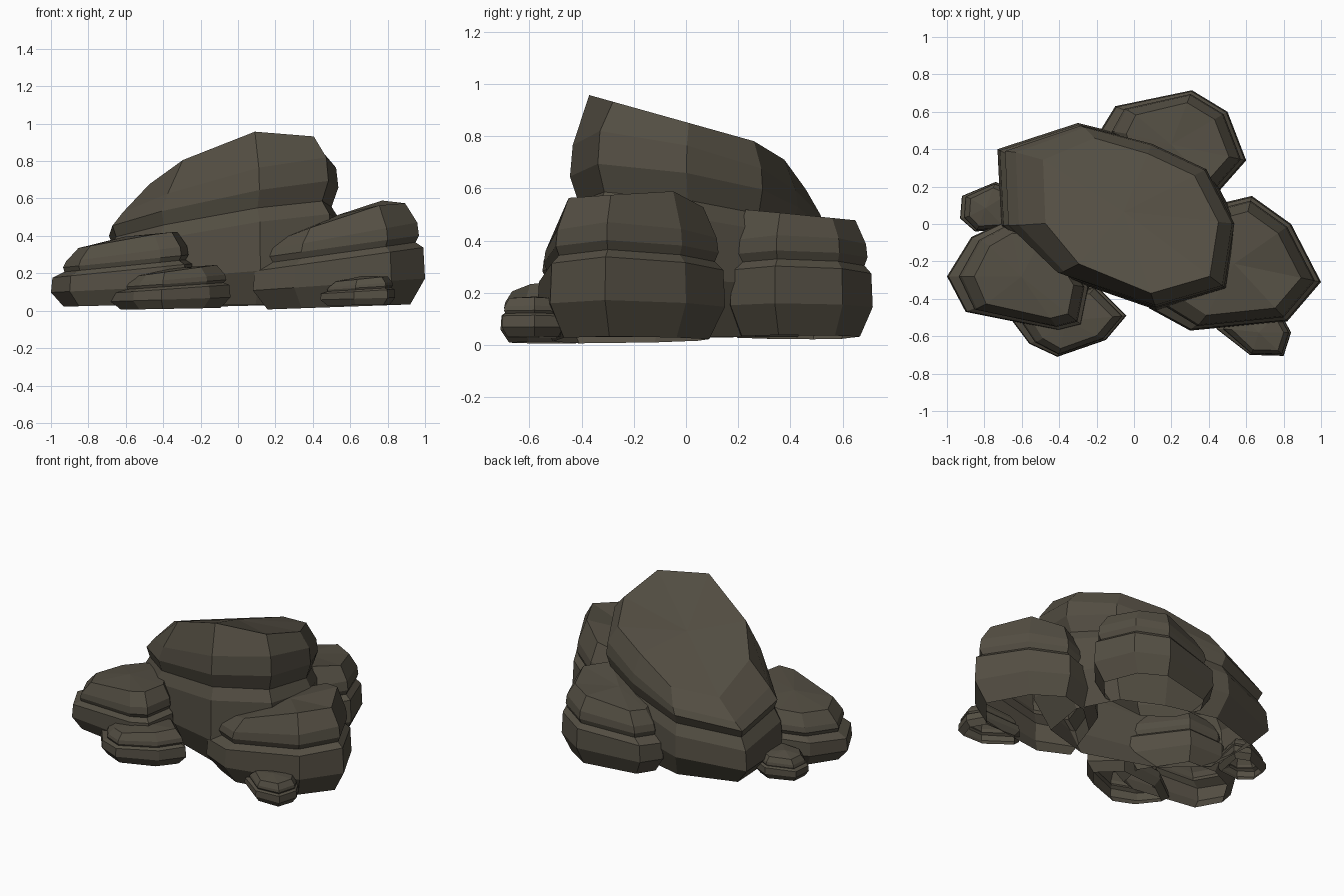
import bpy, bmesh
from mathutils import Vector

cube = bpy.data.objects.get("Cube")
if cube:
    bpy.data.objects.remove(cube)

stone = bpy.data.materials.new("dark_brown_stone")
stone.use_nodes = True
colour = (0.088, 0.077, 0.056, 1)
stone.diffuse_color = colour
stone.node_tree.nodes["Principled BSDF"].inputs["Base Color"].default_value = colour


def rock(name, outline, levels, crest=(9, 0), peak=0.015):
    """Open-bottomed shell of scaled outlines on tilted planes:
    (scale, height, x slope, y slope, extra scale of the -x half).
    The crest (height, y slope) trims the highest points."""
    bm = bmesh.new()
    points = [Vector(p) for p in outline]
    centre = sum(points, Vector((0, 0))) / len(points)
    rings = []
    for scale, height, slope_x, slope_y, pull in levels:
        ring = []
        for p in points:
            d = (p - centre) * scale
            if d.x < 0:
                d.x *= pull
            z = height + slope_x * d.x + slope_y * d.y
            z = max(0, min(crest[0] + crest[1] * d.y, z))
            ring.append(bm.verts.new((centre.x + d.x, centre.y + d.y, z)))
        rings.append(ring)
    count = len(points)
    for low, high in zip(rings, rings[1:]):
        for i in range(count):
            j = (i + 1) % count
            bm.faces.new((low[j], low[i], high[i], high[j]))
    # Faceted top fans out from a middle point
    top = rings[-1]
    z = sum(v.co.z for v in top) / count + peak
    middle = bm.verts.new((centre.x, centre.y, z))
    for i in range(count):
        bm.faces.new((top[(i + 1) % count], top[i], middle))
    mesh = bpy.data.meshes.new(name)
    bm.to_mesh(mesh)
    bm.free()
    mesh.materials.append(stone)
    obj = bpy.data.objects.new(name, mesh)
    bpy.context.collection.objects.link(obj)


def layered(base, height, slope, top_slope):
    """Levels of a rock split by a groove into a thick base and a tilted upper layer."""
    def at(scale, part, lean, pull=1):
        return (scale, base + height * part, lean, 0, pull)
    return [at(0.83, 0, slope * 0.25), at(1, 0.25, slope * 0.5), at(0.98, 0.53, slope),
            at(0.89, 0.6, slope, 0.92), at(0.93, 0.67, slope, 0.9),
            at(0.91, 0.78, slope * 1.3, 0.88), at(0.77, 1, top_slope, 0.82)]


# Large central boulder: base block, groove and leaning cap
rock("central_boulder",
     [(-0.73, 0.4), (-0.3, 0.54), (0.1, 0.44), (0.4, 0.3), (0.555, 0), (0.5, -0.35),
      (0.12, -0.46), (-0.43, -0.27), (-0.71, -0.01)],
     [(0.85, 0.03, 0, 0, 1), (1, 0.2, 0.08, 0, 1), (0.98, 0.4, 0.14, -0.1, 1),
      (0.91, 0.47, 0.14, -0.12, 1), (0.97, 0.55, 0.17, -0.13, 0.97),
      (0.95, 0.63, 0.21, -0.2, 0.9), (0.83, 0.78, 0.3, -0.35, 0.77)],
     crest=(0.835, -0.28))

# Medium grooved rocks around the boulder
rock("right_rock",
     [(0.63, 0.15), (0.84, 0), (1, -0.31), (0.82, -0.52), (0.3, -0.57), (0.08, -0.45),
      (0.2, -0.1), (0.42, 0.1)],
     layered(0.02, 0.48, 0.14, 0.38), crest=(0.58, 0.07))
rock("back_rock",
     [(-0.18, 0.5), (-0.1, 0.63), (0.31, 0.715), (0.5, 0.6), (0.6, 0.34), (0.45, 0.17),
      (0.1, 0.15), (-0.1, 0.3)],
     layered(0.03, 0.44, 0.1, 0.25), crest=(0.5, -0.1))
rock("left_rock",
     [(-1, -0.28), (-0.87, -0.07), (-0.68, 0.02), (-0.45, 0), (-0.24, -0.34),
      (-0.28, -0.54), (-0.4, -0.57), (-0.9, -0.47)],
     layered(0.03, 0.35, 0.1, 0.18), crest=(0.42, 0))

# Small grooved stones at the foot
rock("front_stone",
     [(-0.68, -0.48), (-0.56, -0.64), (-0.41, -0.71), (-0.15, -0.62), (-0.04, -0.49),
      (-0.2, -0.33), (-0.5, -0.35)],
     layered(0.01, 0.2, 0.07, 0.14))
rock("right_stone",
     [(0.44, -0.56), (0.62, -0.7), (0.8, -0.705), (0.84, -0.58), (0.78, -0.47),
      (0.52, -0.46)],
     layered(0.03, 0.14, 0.06, 0.1))
rock("left_stone",
     [(-0.92, 0.15), (-0.93, 0.03), (-0.85, -0.04), (-0.68, -0.03), (-0.64, 0.18),
      (-0.74, 0.225)],
     layered(0.03, 0.14, 0.05, 0.08))
